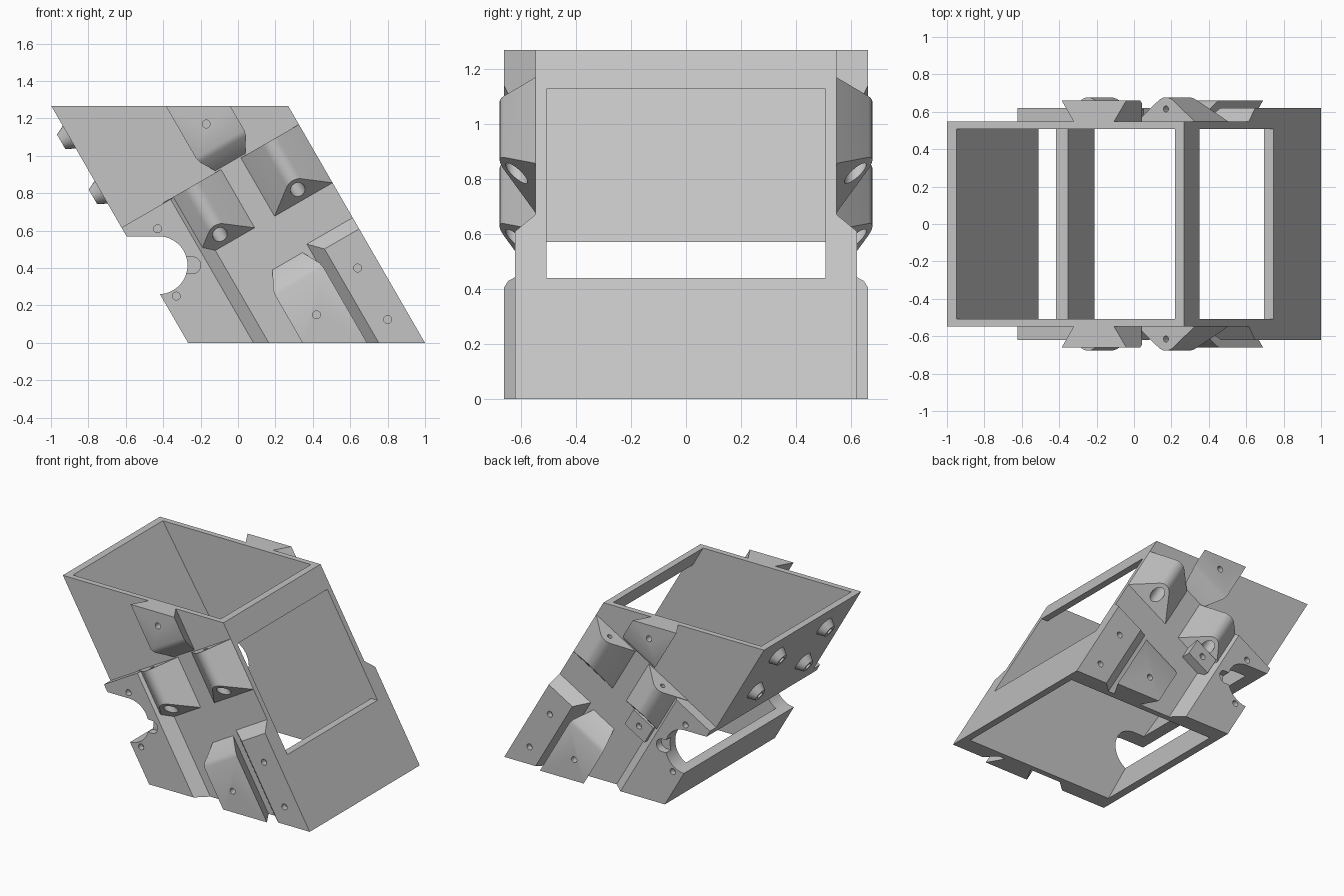
import bpy, bmesh, math
from mathutils import Vector

if "Cube" in bpy.data.objects:
    bpy.data.objects.remove(bpy.data.objects["Cube"])

H = 1.267                       # overall height
W = 1.097                       # housing width measured square to the slant
C, S = math.cos(math.radians(30)), 0.5

grey = bpy.data.materials.new("plain grey")
grey.diffuse_color = (0.55, 0.55, 0.55, 1)
grey.use_nodes = True
grey.node_tree.nodes["Principled BSDF"].inputs["Base Color"].default_value = grey.diffuse_color


def P(s, t, y):
    """Slanted frame (s across, t up the slope) to world."""
    return Vector((-0.267 + C * s - S * t, y, S * s + C * t))


def rod(p0, p1, r0, r1=None, n=24):
    """Points of two end rings of a round bar."""
    p0, p1 = Vector(p0), Vector(p1)
    q = (p1 - p0).to_track_quat('Z', 'Y')
    out = []
    for p, r in ((p0, r0), (p1, r0 if r1 is None else r1)):
        for i in range(n):
            a = 2 * math.pi * i / n
            out.append(p + q @ Vector((r * math.cos(a), r * math.sin(a), 0)))
    return out


def box(x0, x1, y0, y1, z0, z1):
    return [Vector((x, y, z)) for x in (x0, x1) for y in (y0, y1) for z in (z0, z1)]


def hull(name, pts, clip=True):
    """Convex solid round the points, trimmed to the flat top and bottom."""
    bm = bmesh.new()
    for p in pts:
        bm.verts.new(p)
    res = bmesh.ops.convex_hull(bm, input=bm.verts[:])
    junk = [g for g in set(res["geom_interior"] + res["geom_unused"])
            if isinstance(g, bmesh.types.BMVert)]
    bmesh.ops.delete(bm, geom=junk, context='VERTS')
    bmesh.ops.dissolve_limit(bm, angle_limit=0.01, verts=bm.verts[:], edges=bm.edges[:])
    if clip:
        for z, d in ((0, -1), (H, 1)):
            bmesh.ops.bisect_plane(bm, geom=bm.verts[:] + bm.edges[:] + bm.faces[:],
                                   plane_co=(0, 0, z), plane_no=(0, 0, d), clear_outer=True)
            open_edges = [e for e in bm.edges if e.is_boundary]
            if open_edges:
                bmesh.ops.holes_fill(bm, edges=open_edges, sides=0)
    bmesh.ops.recalc_face_normals(bm, faces=bm.faces[:])
    me = bpy.data.meshes.new(name)
    bm.to_mesh(me)
    bm.free()
    me.materials.append(grey)
    ob = bpy.data.objects.new(name, me)
    bpy.context.collection.objects.link(ob)
    return ob


def cut(ob, *shapes):
    """Subtract convex shapes from an object."""
    for pts in shapes:
        tool = hull("cutter", pts, clip=False)
        tool.hide_render = True
        mod = ob.modifiers.new("cut", 'BOOLEAN')
        mod.operation, mod.solver, mod.object = 'DIFFERENCE', 'EXACT', tool
        bpy.context.view_layer.update()
        me = bpy.data.meshes.new_from_object(ob.evaluated_get(bpy.context.evaluated_depsgraph_get()))
        ob.modifiers.clear()
        ob.data = me
        bpy.data.objects.remove(tool)
    return ob


# round-ended notch through the lower left, full depth
notch = rod((-0.425, -1, 0.415), (-0.425, 1, 0.415), 0.155, n=48) + \
        rod((-1.0, -1, 0.415), (-1.0, 1, 0.415), 0.155, n=48)

# slanted open housing
shell = hull("housing", [P(s, t, y) for s in (0, W) for t in (-1, 2) for y in (-0.547, 0.547)])
upper_cavity = [Vector((x, y, z)) for y in (-0.507, 0.507)
                for x, z in ((-0.975, 1.31), (0.195, 1.31), (-0.51, 0.57), (0.621, 0.57))]
lower_cavity = [Vector((x, y, z)) for y in (-0.507, 0.507)
                for x, z in ((-0.51, 0.58), (0.615, 0.58), (-0.19, -0.04), (0.973, -0.04))]
cut(shell, upper_cavity, lower_cavity, box(0.18, 1.2, -0.507, 0.507, 0.44, 1.125), notch)

# conical screw bosses on the left wall
for y in (-0.27, 0.27):
    for t in (0.93, 1.27):
        boss = hull("screw_boss", rod(P(0.01, t, y), P(-0.05, t, y), 0.075, 0.045))
        cut(boss, rod(P(-0.02, t, y), P(-0.1, t, y), 0.025))

for side, tag in ((-1, "front"), (1, "back")):

    def Q(s, t, y):
        return P(s, t, side * y)

    def pin(x, z, depth=0.58):
        return rod((x, side * depth, z), (x, side * 0.8, z), 0.021)

    # thick plate on the left with one sloping edge, notch and side slot
    plate = hull(tag + "_left_plate", [Q(s, t, y) for t in (-1, 0.712)
                 for s, y in ((0, 0.53), (0.39, 0.53), (0, 0.62), (0.303, 0.62))])
    slot = rod((-0.32, side * 0.565, 0.415), (-0.32, side * 0.8, 0.415), 0.045) + \
        rod((-0.245, side * 0.565, 0.415), (-0.245, side * 0.8, 0.415), 0.045)
    cut(plate, notch, slot, pin(-0.43, 0.61), pin(-0.33, 0.25))

    # bevelled plate on the right
    plate = hull(tag + "_right_plate", [Q(s, t, y) for s0, t1, y in
                 ((0.798, 0.156, 0.53), (0.883, 0.07, 0.62))
                 for s in (s0, W) for t in (-1, t1)])
    cut(plate, pin(0.64, 0.40), pin(0.80, 0.125))

    # dovetail tabs with ramped ends, at the bottom and the top
    for name, far, t_base, t_out, hole in (
            ("lower_tab", -1, 0.128, -0.01, (0.42, 0.15)),
            ("upper_tab", 2, 0.71, 0.835, (-0.17, 1.17))):
        knee = t_out + (0.03 if far < 0 else -0.03)
        rows = ((0.594, 0.763, t_base, 0.53), (0.537, 0.822, knee, 0.646),
                (0.530, 0.829, t_out, 0.66))
        tab = hull(tag + "_" + name, [Q(s, t, y) for s0, s1, te, y in rows
                                      for s in (s0, s1) for t in (far, te)])
        cut(tab, pin(*hole, 0.61))

    # rounded screw towers with undercut lower ends
    for s_mid, name in ((0.437, "left_tower"), (W - 0.179, "right_tower")):
        arc = [math.radians(25 + 130 * i / 10) for i in range(11)]
        section = [(-0.179, 0.547), (0.179, 0.547), (-0.179, 0.53), (0.179, 0.53)]
        section += [(0.07 * math.cos(a), 0.607 + 0.07 * math.sin(a)) for a in arc]
        pts = []
        for ds, y in section:
            pts += [Q(s_mid + ds, 0.715, y),
                    Q(s_mid + ds, 0.355 + 0.9 * max(0, y - 0.547), y)]
        cut(hull(tag + "_" + name, pts),
            rod(Q(s_mid, 0.2, 0.615), Q(s_mid, 0.62, 0.615), 0.04),
            rod(Q(s_mid, 0.6, 0.615), Q(s_mid, 0.9, 0.615), 0.016))

# small screw pad on the back only
pad = hull("back_screw_pad", [P(s, t, y) for s in (0.34, 0.52) for t in (0.26, 0.40)
                              for y in (0.53, 0.615)])
cut(pad, rod(P(0.43, 0.33, 0.58), P(0.43, 0.33, 0.8), 0.021))

# smooth the round parts, keep edges crisp
for ob in bpy.context.scene.objects:
    ob.select_set(True)
bpy.context.view_layer.objects.active = shell
bpy.ops.object.shade_smooth_by_angle(angle=math.radians(30))
